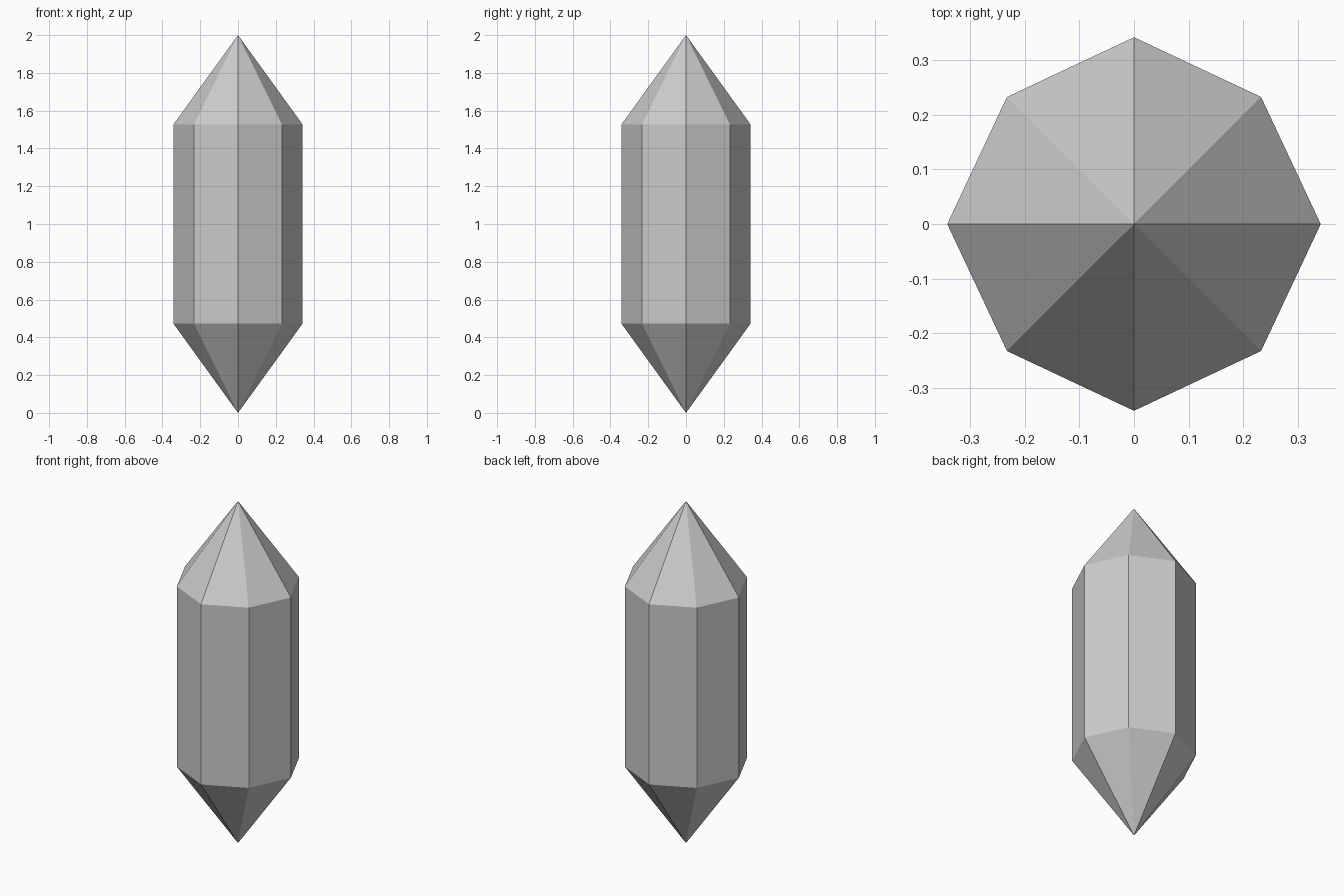
import bpy, bmesh
from math import sin, cos, pi

if "Cube" in bpy.data.objects:
    bpy.data.objects.remove(bpy.data.objects["Cube"])

AXIS_R, DIAG_R = 0.342, 0.329   # slightly uneven octagon
LOW, HIGH, TOP = 0.473, 1.527, 2.0

bm = bmesh.new()


def ring(z):
    radii = [AXIS_R if i % 2 == 0 else DIAG_R for i in range(8)]
    return [bm.verts.new((r * cos(i * pi / 4), r * sin(i * pi / 4), z))
            for i, r in enumerate(radii)]


# Eight-sided shaft with a pointed cap at each end
lower, upper = ring(LOW), ring(HIGH)
base_tip = bm.verts.new((0, 0, 0))
top_tip = bm.verts.new((0, 0, TOP))
for i in range(8):
    j = (i + 1) % 8
    bm.faces.new((lower[i], lower[j], upper[j], upper[i]))
    bm.faces.new((upper[i], upper[j], top_tip))
    bm.faces.new((lower[j], lower[i], base_tip))

mesh = bpy.data.meshes.new("crystal")
bm.to_mesh(mesh)
bm.free()
crystal = bpy.data.objects.new("crystal", mesh)
bpy.context.collection.objects.link(crystal)
